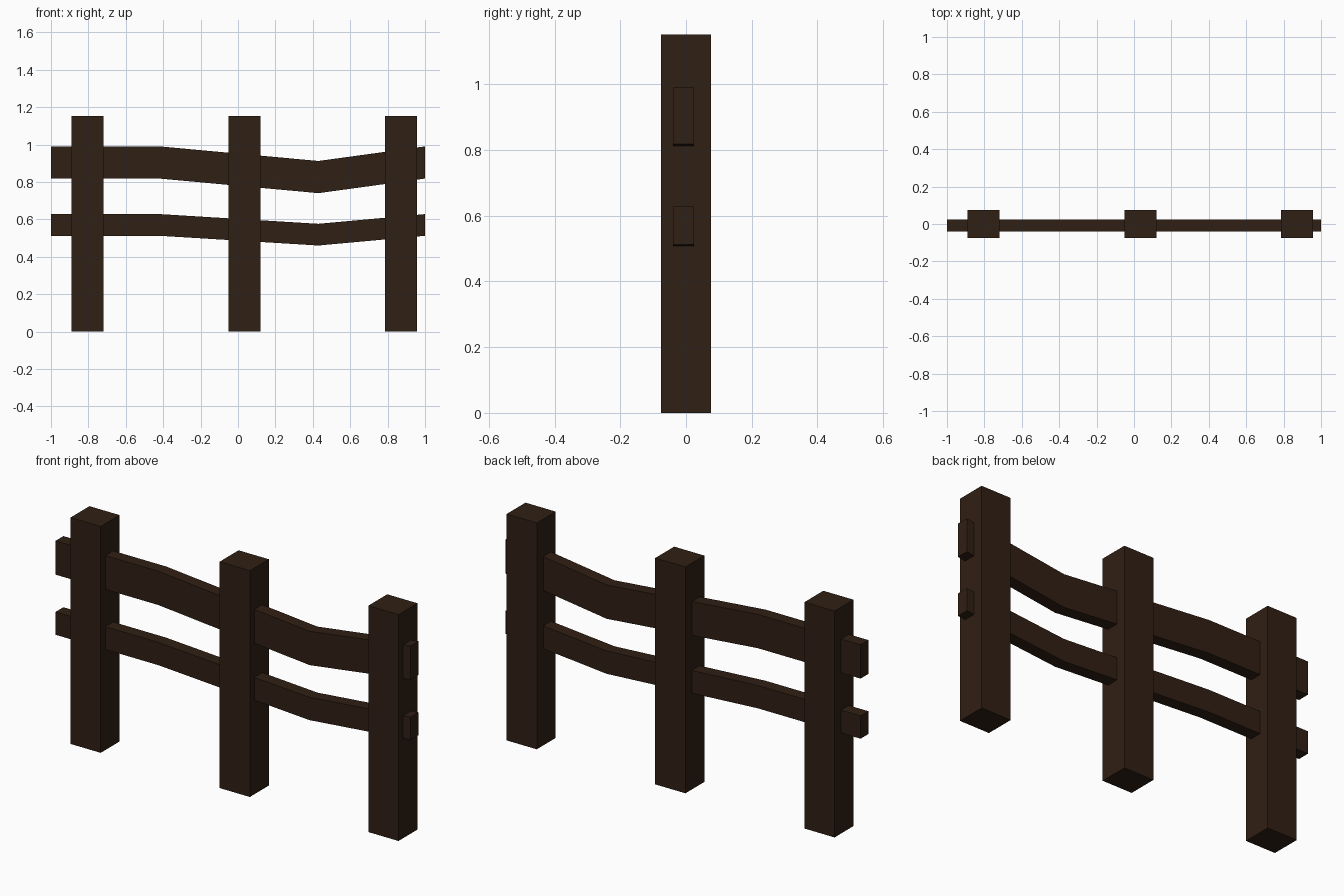
import bpy, bmesh

if "Cube" in bpy.data.objects:
    bpy.data.objects.remove(bpy.data.objects["Cube"])

wood = bpy.data.materials.new("dark_wood")
wood.diffuse_color = (0.03, 0.014, 0.007, 1)
wood.use_nodes = True
wood.node_tree.nodes["Principled BSDF"].inputs["Base Color"].default_value = wood.diffuse_color


def extrude_profile(name, outline, y0, y1):
    """Closed solid from an x-z outline, extruded from y0 to y1."""
    bm = bmesh.new()
    face = bm.faces.new([bm.verts.new((x, y0, z)) for x, z in outline])
    ext = bmesh.ops.extrude_face_region(bm, geom=[face])
    moved = [g for g in ext["geom"] if isinstance(g, bmesh.types.BMVert)]
    bmesh.ops.translate(bm, verts=moved, vec=(0, y1 - y0, 0))
    bmesh.ops.recalc_face_normals(bm, faces=bm.faces)
    mesh = bpy.data.meshes.new(name)
    bm.to_mesh(mesh)
    bm.free()
    mesh.materials.append(wood)
    obj = bpy.data.objects.new(name, mesh)
    bpy.context.collection.objects.link(obj)


# Square posts
for name, x in (("left_post", -0.805), ("middle_post", 0.035), ("right_post", 0.872)):
    a, b = x - 0.085, x + 0.085
    extrude_profile(name, [(a, 0), (b, 0), (b, 1.152), (a, 1.152)], -0.076, 0.076)

# Sagging rails: same bend, different thickness and depth of sag
for name, low, high, sag in (("upper_rail", 0.818, 0.99, 0.078),
                             ("lower_rail", 0.512, 0.628, 0.052)):
    bend = [(-1, 0), (-0.42, 0), (0.43, -sag), (1, 0)]
    outline = [(x, low + d) for x, d in bend] + [(x, high + d) for x, d in reversed(bend)]
    extrude_profile(name, outline, -0.039, 0.024)
